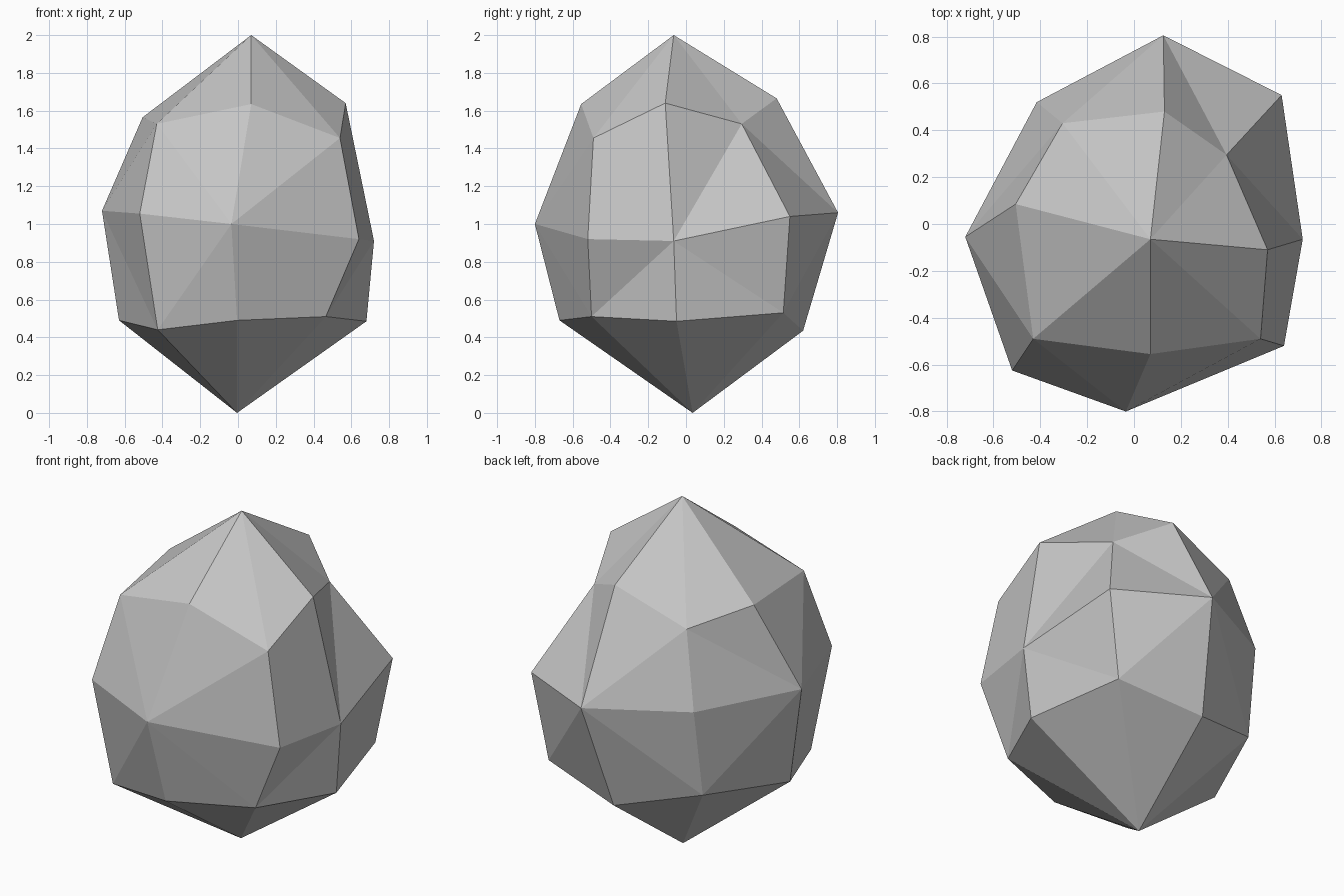
import bpy
import bmesh

# Remove the default cube only
default_cube = bpy.data.objects.get("Cube")
if default_cube:
    bpy.data.objects.remove(default_cube, do_unlink=True)


def make_material(name, colour):
    material = bpy.data.materials.new(name)
    material.use_nodes = True
    material.diffuse_color = colour
    shader = next(node for node in material.node_tree.nodes
                  if node.type == "BSDF_PRINCIPLED")
    shader.inputs["Base Color"].default_value = colour
    shader.inputs["Roughness"].default_value = 0.9
    return material


def bridge_rings(mesh, upper, lower):
    """Join two rings; every crease meets an even point of the lower ring's band."""
    count = len(upper)
    for i in range(count):
        j = (i + 1) % count
        yield_even, other = (i, j) if i % 2 == 0 else (j, i)
        mesh.faces.new((upper[yield_even], upper[other], lower[yield_even]))
        mesh.faces.new((upper[other], lower[other], lower[yield_even]))


def fan(mesh, tip, ring):
    """Close a ring with triangles that meet at one tip."""
    for i, point in enumerate(ring):
        mesh.faces.new((tip, point, ring[(i + 1) % len(ring)]))


# Irregular rings of the boulder, starting at the front and turning towards +x
shoulder_ring = [
    (.07, -.555, 1.635), (.54, -.49, 1.455), (.57, -.11, 1.64), (.395, .295, 1.53),
    (.13, .48, 1.665), (-.305, .43, 1.5), (-.505, .085, 1.565), (-.43, -.49, 1.53)]
waist_ring = [
    (-.035, -.8, 1), (.64, -.52, .92), (.72, -.065, .91), (.63, .55, 1.04),
    (.125, .805, 1.06), (-.415, .52, 1.07), (-.72, -.055, 1.07), (-.52, -.625, 1.055)]
foot_ring = [
    (-.005, -.67, .49), (.465, -.5, .51), (.68, -.05, .485), (.54, .515, .53),
    (.04, .62, .435), (-.425, .45, .555), (-.63, -.075, .49), (-.425, -.565, .44)]

mesh = bmesh.new()
shoulder, waist, foot = [
    [mesh.verts.new(point) for point in ring]
    for ring in (shoulder_ring, waist_ring, foot_ring)]
peak = mesh.verts.new((.07, -.065, 2))
base = mesh.verts.new((-.005, .035, 0))

# Peak and base fans, with the faceted sides between them
fan(mesh, peak, shoulder)
bridge_rings(mesh, shoulder, waist)
bridge_rings(mesh, foot, waist)
fan(mesh, base, foot)
bmesh.ops.recalc_face_normals(mesh, faces=mesh.faces)

# Flat-shaded boulder in a single stone colour
boulder_mesh = bpy.data.meshes.new("boulder")
mesh.to_mesh(boulder_mesh)
mesh.free()
boulder_mesh.materials.append(make_material("stone_grey", (.56, .56, .56, 1)))
for face in boulder_mesh.polygons:
    face.use_smooth = False
boulder = bpy.data.objects.new("boulder", boulder_mesh)
bpy.context.collection.objects.link(boulder)
